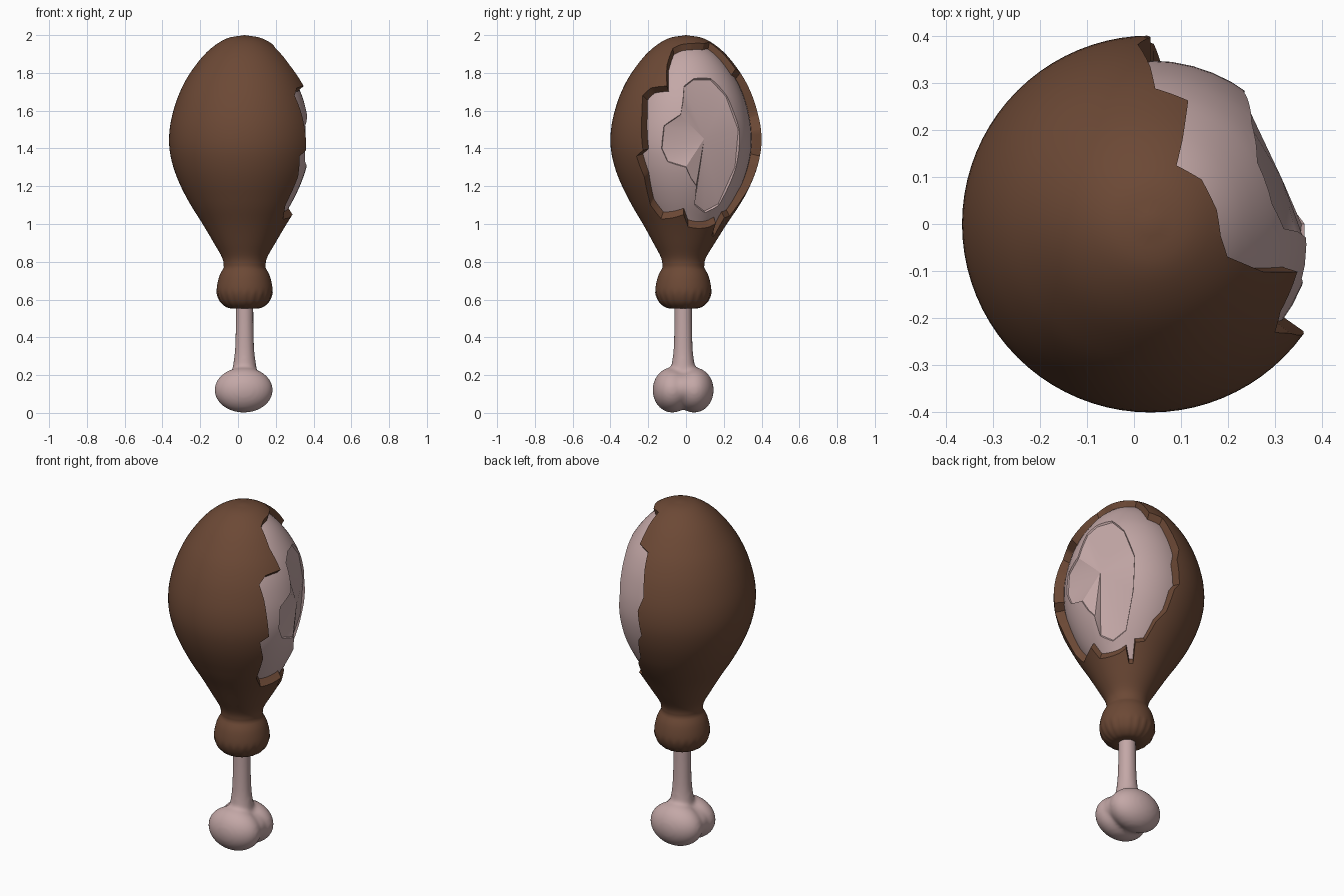
import bpy, bmesh, math
from mathutils import Vector

cube = bpy.data.objects.get("Cube")
if cube:
    bpy.data.objects.remove(cube, do_unlink=True)

AXIS = Vector((0.035, 0, 0))
CENTER = Vector((0.035, 0, 1.45))


def material(name, rgb):
    mat = bpy.data.materials.new(name)
    mat.use_nodes = True
    mat.diffuse_color = (*rgb, 1)
    bsdf = mat.node_tree.nodes["Principled BSDF"]
    bsdf.inputs["Base Color"].default_value = (*rgb, 1)
    bsdf.inputs["Roughness"].default_value = 0.7
    return mat


BROWN = material("roast brown", (0.15, 0.066, 0.036))
PALE = material("pale pink", (0.55, 0.39, 0.385))


def finish(bm, name, mat=None):
    bmesh.ops.recalc_face_normals(bm, faces=bm.faces)
    mesh = bpy.data.meshes.new(name)
    bm.to_mesh(mesh)
    bm.free()
    obj = bpy.data.objects.new(name, mesh)
    bpy.context.collection.objects.link(obj)
    if mat:
        mesh.materials.append(mat)
    return obj


def activate(obj):
    bpy.ops.object.select_all(action='DESELECT')
    obj.select_set(True)
    bpy.context.view_layer.objects.active = obj


def smooth(obj, degrees):
    activate(obj)
    bpy.ops.object.shade_smooth_by_angle(angle=math.radians(degrees))


def curve(points, steps=4):
    """Smooth curve through (radius, height) points."""
    pts = [Vector(p) for p in points]
    pts = [2 * pts[0] - pts[1]] + pts + [2 * pts[-1] - pts[-2]]
    out = []
    for a, b, c, d in zip(pts, pts[1:], pts[2:], pts[3:]):
        for i in range(steps):
            t = i / steps
            p = b + (c - a) * t / 2 + (a - 2.5 * b + 2 * c - d / 2) * t**2
            p += (1.5 * b - a / 2 - 1.5 * c + d / 2) * t**3
            out.append(Vector((max(p.x, 0), p.y)))
    return out + [pts[-2]]


def inset(profile, thin, thick):
    """Move a profile inwards along its normals, most at mid height."""
    out = []
    for i, p in enumerate(profile):
        t = (profile[min(i + 1, len(profile) - 1)] - profile[max(i - 1, 0)]).normalized()
        depth = thin + (thick - thin) * math.exp(-((p.y - CENTER.z) / 0.3) ** 2)
        q = p - depth * Vector((t.y, -t.x))
        out.append(Vector((max(q.x, 0), q.y)))
    return out


def lathe(bm, profile, segments, axis):
    verts = [bm.verts.new((axis.x + r, axis.y, z)) for r, z in profile]
    edges = [bm.edges.new(pair) for pair in zip(verts, verts[1:])]
    bmesh.ops.spin(bm, geom=verts + edges, cent=axis, axis=(0, 0, 1),
                   angle=math.tau, steps=segments)
    bmesh.ops.remove_doubles(bm, verts=bm.verts, dist=0.0005)


def radius_at(profile, z):
    for a, b in zip(profile, profile[1:]):
        if a.y <= z <= b.y:
            return a.x + (b.x - a.x) * (z - a.y) / (b.y - a.y)
    return 0.1


def bite_cutter(profile, outline, facing, inner, outer, floor, roof):
    """Closed radial wedge through an outline of (azimuth, height) points."""
    bm = bmesh.new()
    a = math.radians(facing)
    aim = Vector((math.cos(a), math.sin(a), 0))
    low, high = [], []
    for azimuth, z in outline:
        r, a = radius_at(profile, z), math.radians(azimuth)
        ray = Vector((r * math.cos(a), r * math.sin(a), z - CENTER.z))
        low.append(bm.verts.new(CENTER + ray * inner))
        high.append(bm.verts.new(CENTER + ray * outer))
    bottom = bm.verts.new(CENTER + aim * floor)
    top = bm.verts.new(CENTER + aim * roof)
    for i in range(len(low)):
        j = i - 1
        bm.faces.new((low[j], low[i], high[i], high[j]))
        bm.faces.new((bottom, low[i], low[j]))
        bm.faces.new((top, high[j], high[i]))
    return finish(bm, "bite_cutter")


def cut(obj, cutter):
    cutter.hide_render = True
    mod = obj.modifiers.new("bite", 'BOOLEAN')
    mod.operation, mod.solver, mod.object = 'DIFFERENCE', 'EXACT', cutter
    activate(obj)
    bpy.ops.object.modifier_apply(modifier=mod.name)
    bpy.data.objects.remove(cutter, do_unlink=True)


# Crisp skin: rounded body tapering to a pleated cuff, set slightly forward
body = curve([(0.11, 0.77), (0.118, 0.82), (0.163, 0.9), (0.222, 1), (0.285, 1.1),
              (0.338, 1.2), (0.377, 1.3), (0.398, 1.4), (0.397, 1.5), (0.377, 1.6),
              (0.342, 1.7), (0.288, 1.8), (0.2, 1.91), (0.1, 1.98), (0, 2)])
cuff = curve([(0, 0.56), (0.07, 0.553), (0.108, 0.568), (0.135, 0.6), (0.148, 0.65),
              (0.135, 0.72), (0.11, 0.77)])
bm = bmesh.new()
lathe(bm, cuff[:-1] + body, 80, AXIS)
for v in bm.verts:
    d = v.co - AXIS
    if v.co.z < 0.64 and d.xy.length > 0.05:
        pleat = 1 + 0.015 * math.cos(20 * math.atan2(d.y, d.x))
        v.co.x, v.co.y = AXIS.x + d.x * pleat, d.y * pleat
    v.co.y -= 0.014 * min(1, max(0, (1.15 - v.co.z) / 0.35))
skin = finish(bm, "skin", BROWN)

# Ragged opening torn in the skin
tear = [(12, 1.955), (-10, 1.95), (-23, 1.93), (-23, 1.84), (-18, 1.73), (-34, 1.72),
        (-41, 1.68), (-38, 1.6), (-35, 1.39), (-42, 1.36), (-38, 1.25), (-41, 1.1),
        (-33, 1.03), (-3, 1.05), (3, 0.985), (35, 0.98), (46, 1), (50, 0.93),
        (57, 0.93), (58, 1.03), (70, 1.04), (78, 1.14), (86, 1.2), (89, 1.32),
        (93, 1.36), (90, 1.5), (94, 1.58), (90, 1.72), (88, 1.8), (73, 1.82),
        (69, 1.92), (66, 1.96), (41, 1.955)]
cut(skin, bite_cutter(body, tear, 32, 0.1, 1.5, 0.03, 1))
smooth(skin, 35)

# Meat under the skin, with a shallow bite taken out
inside = inset(body, 0.032, 0.053)
bm = bmesh.new()
lathe(bm, [Vector((0, inside[0].y))] + inside, 48, AXIS)
meat = finish(bm, "meat", PALE)
bite = [(-2, 1.73), (9, 1.77), (30, 1.77), (45, 1.68), (55, 1.5), (54, 1.3), (46, 1.1),
        (27, 1.06), (11, 1.1), (11, 1.2), (5, 1.24), (0, 1.3), (-17, 1.33),
        (-22, 1.4), (-20, 1.52), (-5, 1.58), (-3, 1.65)]
cut(meat, bite_cutter(inside, bite, 19, 0.98, 1.2, 0.295, 0.6))
smooth(meat, 28)

# Bone: flared shaft fused with a rounded knuckle, cleft underneath
bm = bmesh.new()
shaft = curve([(0.08, 0.12), (0.067, 0.22), (0.053, 0.32), (0.048, 0.45), (0.047, 0.62)])
lathe(bm, [Vector((0, 0.12))] + shaft + [Vector((0, 0.62))], 24,
      AXIS + Vector((0, -0.015, 0)))
for y, z, size in ((-0.073, 0.121, (0.155, 0.104, 0.12)),
                   (0.043, 0.121, (0.155, 0.104, 0.12)),
                   (-0.015, 0.13, (0.15, 0.11, 0.097))):
    lobe = bmesh.ops.create_uvsphere(bm, u_segments=32, v_segments=20, radius=1)["verts"]
    bmesh.ops.scale(bm, vec=size, verts=lobe)
    bmesh.ops.translate(bm, vec=(AXIS.x - 0.005, y, z), verts=lobe)
bone = finish(bm, "bone", PALE)
fuse = bone.modifiers.new("fuse", 'REMESH')
fuse.mode, fuse.voxel_size = 'VOXEL', 0.01
soften = bone.modifiers.new("soften", 'SMOOTH')
soften.factor, soften.iterations = 0.5, 12
activate(bone)
for name in ("fuse", "soften"):
    bpy.ops.object.modifier_apply(modifier=name)
smooth(bone, 60)
